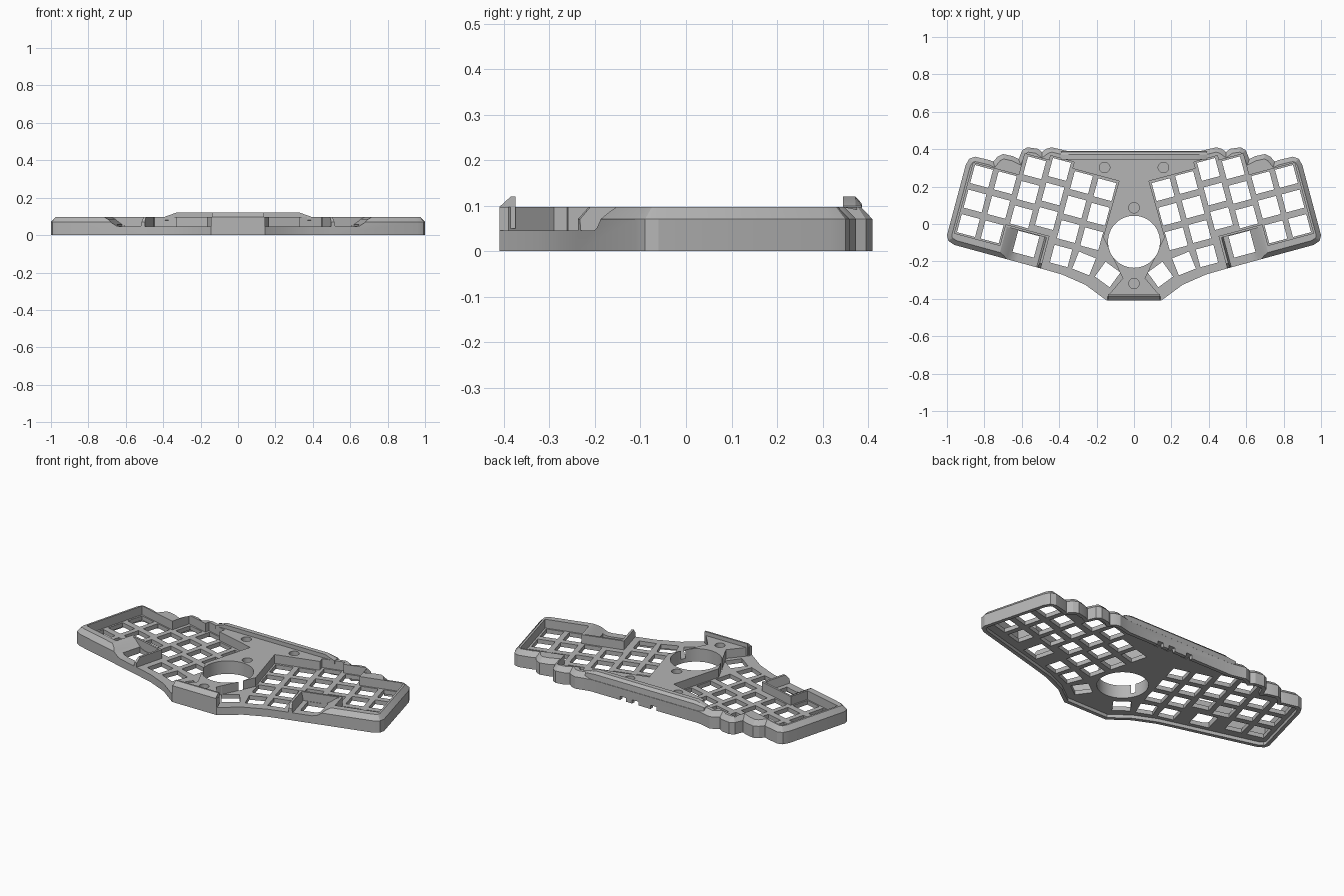
import bpy, bmesh, math
from mathutils import Vector

scene = bpy.context.scene
if "Cube" in scene.objects:
    bpy.data.objects.remove(scene.objects["Cube"], do_unlink=True)

grey = bpy.data.materials.new("case grey")
grey.use_nodes = True
grey.diffuse_color = (0.46, 0.46, 0.46, 1)
grey.node_tree.nodes["Principled BSDF"].inputs["Base Color"].default_value = (0.46, 0.46, 0.46, 1)

RIM, FLOOR = 0.097, 0.045          # heights of the rim and of the switch plate
COL, ROW = 0.131, 0.136            # switch spacing
STAGGER = [0, 0, 0.118, 0.144, 0.107, 0.102]
TILT = math.radians(15)
cutters = []


def loft(name, rings):
    """Closed solid through rings of 3D points."""
    bm = bmesh.new()
    vs = [[bm.verts.new(p) for p in ring] for ring in rings]
    n = len(vs[0])
    for lo, hi in zip(vs, vs[1:]):
        for i in range(n):
            j = (i + 1) % n
            bm.faces.new((lo[i], lo[j], hi[j], hi[i]))
    bm.faces.new(vs[0][::-1])
    bm.faces.new(vs[-1])
    bmesh.ops.recalc_face_normals(bm, faces=bm.faces)
    mesh = bpy.data.meshes.new(name)
    bm.to_mesh(mesh)
    bm.free()
    mesh.materials.append(grey)
    ob = bpy.data.objects.new(name, mesh)
    scene.collection.objects.link(ob)
    return ob


def flat(pts, z):
    return [(p[0], p[1], z) for p in pts]


def cut(name, pts, z0, z1):
    ob = loft(name, [flat(pts, z0), flat(pts, z1)])
    ob.hide_render = True
    cutters.append(ob)


def hand(a, b, s=1):
    """Point in the tilted key grid: a runs inward, b runs to the back."""
    c, d = math.cos(TILT), math.sin(TILT)
    return Vector((s * (0.85 - a * c - b * d), 0.123 - a * d + b * c))


def square(centre, size, angle):
    h = size / math.sqrt(2)
    return [(centre[0] + h * math.cos(angle + math.pi * (k + 0.5) / 2),
             centre[1] + h * math.sin(angle + math.pi * (k + 0.5) / 2)) for k in range(4)]


def circle(x, y, r, n):
    return [(x + r * math.cos(math.tau * k / n), y + r * math.sin(math.tau * k / n)) for k in range(n)]


def inset(pts, amount):
    """Move a counter-clockwise outline inward by amount(point)."""
    out = []
    for i, p in enumerate(pts):
        a = (p - pts[i - 1]).normalized()
        b = (pts[(i + 1) % len(pts)] - p).normalized()
        na, nb = Vector((-a.y, a.x)), Vector((-b.y, b.x))
        m = (na + nb).normalized()
        out.append(p + m * amount(p) / max(m.dot(na), 0.75))
    return out


# Outline: scalloped back, straight wing ends, curved thumb edge
half = [Vector(p) for p in (
    (0.355, 0.39), (0.44, 0.41), (0.468, 0.402), (0.492, 0.385), (0.515, 0.402), (0.57, 0.41),
    (0.597, 0.395), (0.617, 0.347), (0.645, 0.362), (0.70, 0.374), (0.73, 0.36), (0.752, 0.333),
    (0.77, 0.341), (0.85, 0.36), (0.88, 0.35), (0.90, 0.315), (1.0, -0.06), (0.993, -0.09),
    (0.96, -0.112), (0.49, -0.24), (0.385, -0.27), (0.26, -0.325), (0.145, -0.41))]
outline = [Vector((-p.x, p.y)) for p in half] + half[::-1]


def chamfer(p):
    return 0 if p.y < -0.2 and abs(p.x) < 0.47 else 0.025


case = loft("case", [flat(outline, 0), flat(outline, 0.07), flat(inset(outline, chamfer), RIM)])

# Hollow underside leaves a thin skirt
cut("underside_cutter", inset(outline, lambda p: 0.022), -0.05, 0.02)

for s in (1, -1):
    # Key well, open at the front beside the thumb keys
    well = [hand(a, b, s) for a, b in (
        (-0.061, -0.195), (-0.061, 0.195), (0.192, 0.195), (0.192, 0.313), (0.3275, 0.313),
        (0.3275, 0.339), (0.458, 0.339), (0.458, 0.302), (0.716, 0.302))]
    well += [Vector((s * x, y)) for x, y in (
        (0.165, -0.07), (0.06, -0.29), (0.144, -0.39), (0.15, -0.5), (0.42, -0.5))]
    well += [hand(a, b, s) for a, b in (
        (0.433, -0.32), (0.433, -0.078), (0.19, -0.078), (0.19, -0.195))]
    cut("well_cutter", well, FLOOR, 0.2)

    # Scooped dish through the front rim
    section = [(0.17, 0.15), (0.20, RIM), (0.225, 0.085), (0.25, 0.065), (0.275, 0.05),
               (0.30, FLOOR), (0.41, FLOOR), (0.42, RIM), (0.42, 0.15)]
    dish = loft("dish_cutter", [[(*hand(a, b, s), z) for a, z in section] for b in (-0.09, -0.45)])
    dish.hide_render = True
    cutters.append(dish)
    cut("dish_key_cutter", square(hand(0.323, -0.152, s), 0.118, s * TILT), -0.1, 0.2)

    # Switch holes
    for i, up in enumerate(STAGGER):
        for row in (-1, 0, 1):
            cut("switch_cutter", square(hand(i * COL, up + row * ROW, s), 0.1, s * TILT), -0.1, 0.2)
    for x, y, deg in ((0.39, -0.171, 15), (0.267, -0.211, 22), (0.141, -0.27, 36)):
        cut("thumb_cutter", square((s * x, y), 0.098, s * math.radians(deg)), -0.1, 0.2)
    cut("screw_cutter", circle(s * 0.157, 0.302, 0.028, 20), 0.07, 0.2)

# Ball opening, centre screws and cable notches
cut("ball_cutter", circle(0, -0.095, 0.139, 64), -0.1, 0.2)
for y in (0.087, -0.318):
    cut("screw_cutter", circle(0, y, 0.028, 20), 0.07, 0.2)
for x in (0.14, 0.06, -0.06):
    cut("notch_cutter", [(x - 0.02, 0.34), (x + 0.02, 0.34), (x + 0.02, 0.45), (x - 0.02, 0.45)], -0.05, 0.022)

# Carve the case, then drop the cutters
for c in cutters:
    mod = case.modifiers.new(c.name, 'BOOLEAN')
    mod.operation = 'DIFFERENCE'
    mod.solver = 'EXACT'
    mod.object = c
bpy.context.view_layer.update()
carved = bpy.data.meshes.new_from_object(case.evaluated_get(bpy.context.evaluated_depsgraph_get()))
case.modifiers.clear()
case.data = carved
for c in cutters:
    bpy.data.objects.remove(c, do_unlink=True)

# Raised lips at the back and front of the centre
back = [(0.345, 0.08), (0.345, 0.12), (0.372, 0.12), (0.386, 0.105), (0.39, 0.06)]
back_lip = loft("back_lip", [[(x, y, min(z, top)) for y, z in back]
                             for x, top in ((-0.39, 0.099), (-0.33, 0.12), (0.33, 0.12), (0.39, 0.099))])
front = [(-0.41, 0.05), (-0.41, 0.097), (-0.385, 0.12), (-0.375, 0.12), (-0.375, 0.05)]
front_lip = loft("front_lip", [[(x, y, z) for y, z in front] for x in (-0.14, 0.14)])

# Smooth the curved walls, keep edges crisp
bpy.ops.object.select_all(action='DESELECT')
for ob in (case, back_lip, front_lip):
    ob.select_set(True)
bpy.context.view_layer.objects.active = case
bpy.ops.object.shade_smooth_by_angle(angle=math.radians(25))
